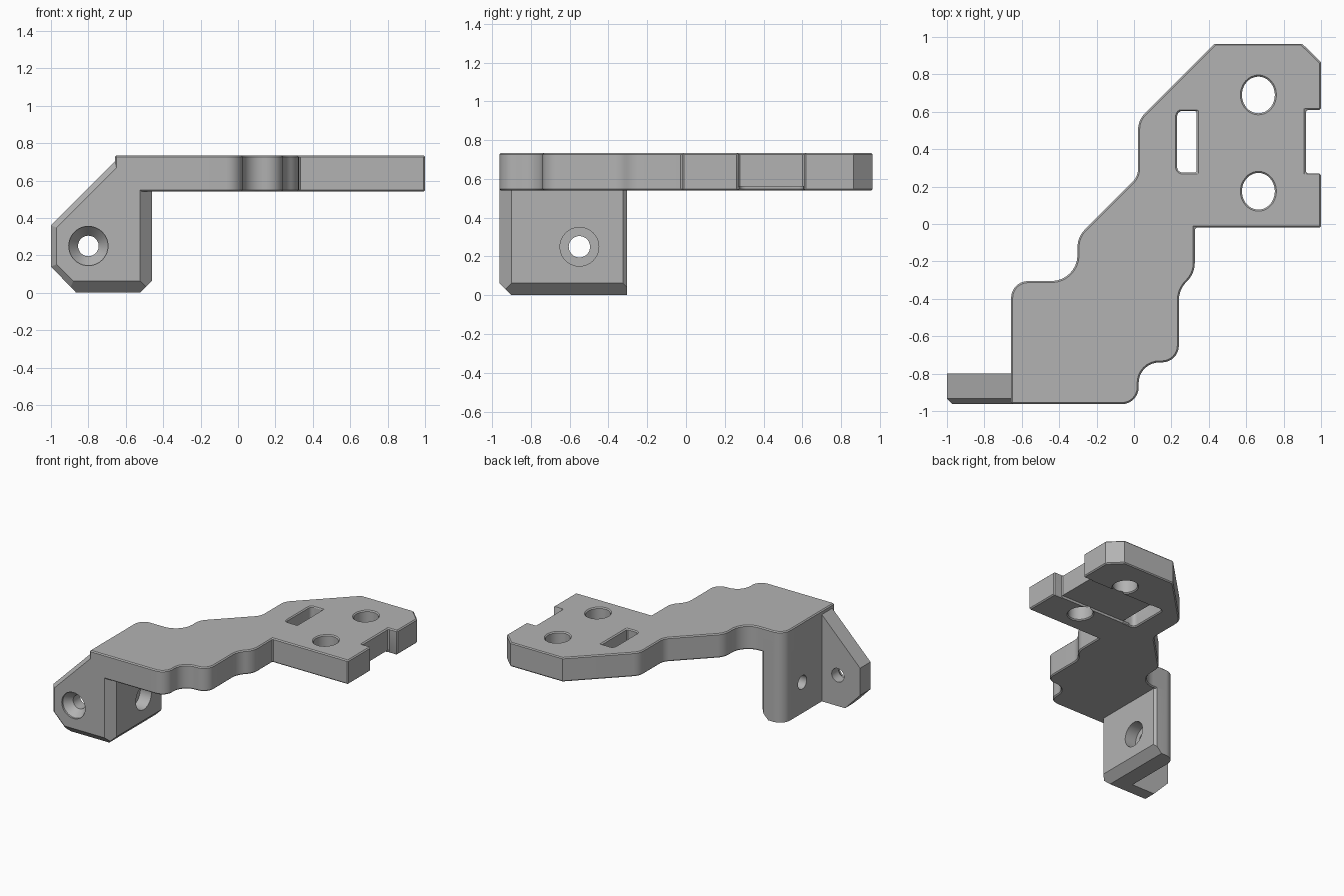
import bpy, bmesh, math
from mathutils import Vector, Matrix

if "Cube" in bpy.data.objects:
    bpy.data.objects.remove(bpy.data.objects["Cube"])

grey = bpy.data.materials.new("plain grey")
grey.use_nodes = True
grey.diffuse_color = (0.45, 0.45, 0.45, 1)
grey.node_tree.nodes["Principled BSDF"].inputs["Base Color"].default_value = grey.diffuse_color


def rounded(corners, steps=8):
    """Outline from (x, y, radius) corners, each replaced by an arc."""
    pts = []
    for i, (x, y, r) in enumerate(corners):
        p = Vector((x, y))
        if r == 0:
            pts.append(p)
            continue
        a = (Vector(corners[i - 1][:2]) - p).normalized()
        b = (Vector(corners[(i + 1) % len(corners)][:2]) - p).normalized()
        half = a.angle(b) / 2
        centre = p + (a + b).normalized() * r / math.sin(half)
        start = p + a * r / math.tan(half) - centre
        end = p + b * r / math.tan(half) - centre
        turn = math.atan2(start.x * end.y - start.y * end.x, start.dot(end))
        for k in range(steps + 1):
            pts.append(centre + Matrix.Rotation(turn * k / steps, 2) @ start)
    return pts


def finish(name, bm):
    bmesh.ops.recalc_face_normals(bm, faces=bm.faces)
    mesh = bpy.data.meshes.new(name)
    bm.to_mesh(mesh)
    bm.free()
    mesh.materials.append(grey)
    ob = bpy.data.objects.new(name, mesh)
    bpy.context.collection.objects.link(ob)
    return ob


def prism(points, low, high, upright=False):
    """Extrude an outline along z, or along y when upright."""
    bm = bmesh.new()
    place = (lambda p: (p[0], low, p[1])) if upright else (lambda p: (p[0], p[1], low))
    face = bm.faces.new([bm.verts.new(place(p)) for p in points])
    grown = bmesh.ops.extrude_face_region(bm, geom=[face])["geom"]
    step = Vector((0, high - low, 0)) if upright else Vector((0, 0, high - low))
    bmesh.ops.translate(bm, vec=step, verts=[g for g in grown if isinstance(g, bmesh.types.BMVert)])
    return bm


def clip(bm, point, normal):
    """Chamfer a convex solid by slicing off everything beyond a plane."""
    geom = bm.verts[:] + bm.edges[:] + bm.faces[:]
    bmesh.ops.bisect_plane(bm, geom=geom, plane_co=point, plane_no=Vector(normal).normalized(),
                           clear_outer=True)
    bmesh.ops.holes_fill(bm, edges=[e for e in bm.edges if e.is_boundary])


def drill(name, profile, place):
    """Turned cutter from (radius, depth) pairs, running down its own z axis."""
    bm = bmesh.new()
    rings = [[bm.verts.new((r * math.cos(math.tau * k / 40), r * math.sin(math.tau * k / 40), -d))
              for k in range(40)] for r, d in profile]
    for a, b in zip(rings, rings[1:]):
        for k in range(40):
            bm.faces.new((a[k - 1], a[k], b[k], b[k - 1]))
    bm.faces.new(rings[0])
    bm.faces.new(rings[-1])
    bm.transform(place)
    return finish(name, bm)


def apply(ob, mod):
    bpy.context.view_layer.objects.active = ob
    bpy.ops.object.modifier_apply(modifier=mod.name)


def cut(ob, cutter):
    cutter.hide_render = True
    mod = ob.modifiers.new("cut", 'BOOLEAN')
    mod.operation, mod.solver, mod.object = 'DIFFERENCE', 'EXACT', cutter
    apply(ob, mod)
    bpy.data.objects.remove(cutter)


BASE, TOP, FRONT, BACK = 0.54, 0.735, -0.963, -0.305

# Stepped mounting plate, with an end notch in its outline
outline = rounded([
    (-0.657, FRONT, 0), (0.025, FRONT, 0.09), (0.025, -0.74, 0.11), (0.24, -0.74, 0.09),
    (0.24, -0.35, 0.14), (0.325, -0.265, 0.14), (0.325, -0.02, 0), (1, -0.02, 0),
    (1, 0.27, 0), (0.92, 0.27, 0), (0.92, 0.61, 0), (1, 0.61, 0), (1, 0.865, 0),
    (0.9, 0.963, 0), (0.43, 0.963, 0), (0.022, 0.555, 0.12), (0.022, 0.255, 0.1),
    (-0.302, -0.069, 0.13), (-0.302, BACK, 0.14), (-0.657, BACK, 0.09)])
plate = finish("mounting_plate", prism(outline, BASE, TOP))

# Two slightly oval holes and a rectangular slot
for y in (0.175, 0.69):
    cut(plate, drill("hole_cutter", [(1, 0), (1, 1)],
                     Matrix.Translation((0.665, y, 1)) @ Matrix.Diagonal((0.088, 0.098, 1, 1))))
slot = rounded([(0.23, 0.275, 0.03), (0.335, 0.275, 0), (0.335, 0.605, 0), (0.23, 0.605, 0.03)], 4)
cut(plate, finish("slot_cutter", prism(slot, 0.4, 1)))

# Fine edge break
mod = plate.modifiers.new("edge break", 'BEVEL')
mod.width, mod.segments, mod.limit_method, mod.angle_limit = 0.012, 1, 'ANGLE', math.radians(50)
apply(plate, mod)

# Shallow channel underneath, from the slot to the notch
channel = [(0.28, 0.272), (1.1, 0.272), (1.1, 0.608), (0.28, 0.608)]
cut(plate, finish("channel_cutter", prism(channel, 0.4, 0.56)))


def outer_chamfers(bm):
    clip(bm, (-0.46, -0.9, 0), (1, -1, 0))
    clip(bm, (0, -0.9, 0), (0, -1, -1))
    clip(bm, (-0.523, 0, 0), (1, 0, -1))


# Side wall of the leg, rounded at the back, with a counterbored hole
bm = prism(rounded([(-0.657, FRONT, 0), (-0.46, FRONT, 0), (-0.46, BACK - 0.02, 0),
                    (-0.48, BACK, 0), (-0.657, BACK, 0.09)]), 0, 0.65)
outer_chamfers(bm)
side_wall = finish("leg_side_wall", bm)
cut(side_wall, drill("bore_cutter", [(0.1, -0.1), (0.1, 0.1), (0.055, 0.1), (0.055, 0.3)],
                     Matrix.Translation((-0.46, -0.55, 0.25)) @ Matrix.Rotation(math.pi / 2, 4, 'Y')))

# Front wall of the leg: a gusset with sloped corners and a countersunk hole
bm = prism([(-1, 0.14), (-0.865, 0), (-0.46, 0), (-0.46, 0.65), (-0.56, 0.722), (-0.638, 0.722),
            (-1, 0.36)], FRONT, -0.8, upright=True)
outer_chamfers(bm)
clip(bm, (-0.97, FRONT, 0.2), (-1, -1, 0))
clip(bm, (-0.979, FRONT, 0.339), (-0.707, -1, 0.707))
clip(bm, (-0.979, FRONT, 0.161), (-0.707, -1, -0.707))
front_wall = finish("leg_front_wall", bm)
cut(front_wall, drill("screw_cutter", [(0.105, -0.1), (0.105, 0.015), (0.055, 0.075), (0.055, 0.3)],
                      Matrix.Translation((-0.8, FRONT, 0.25)) @ Matrix.Rotation(math.pi / 2, 4, 'X')))

# Smooth arcs, crisp edges
bpy.ops.object.select_all(action='DESELECT')
for ob in (plate, side_wall, front_wall):
    ob.select_set(True)
bpy.context.view_layer.objects.active = plate
bpy.ops.object.shade_smooth_by_angle(angle=math.radians(25))
